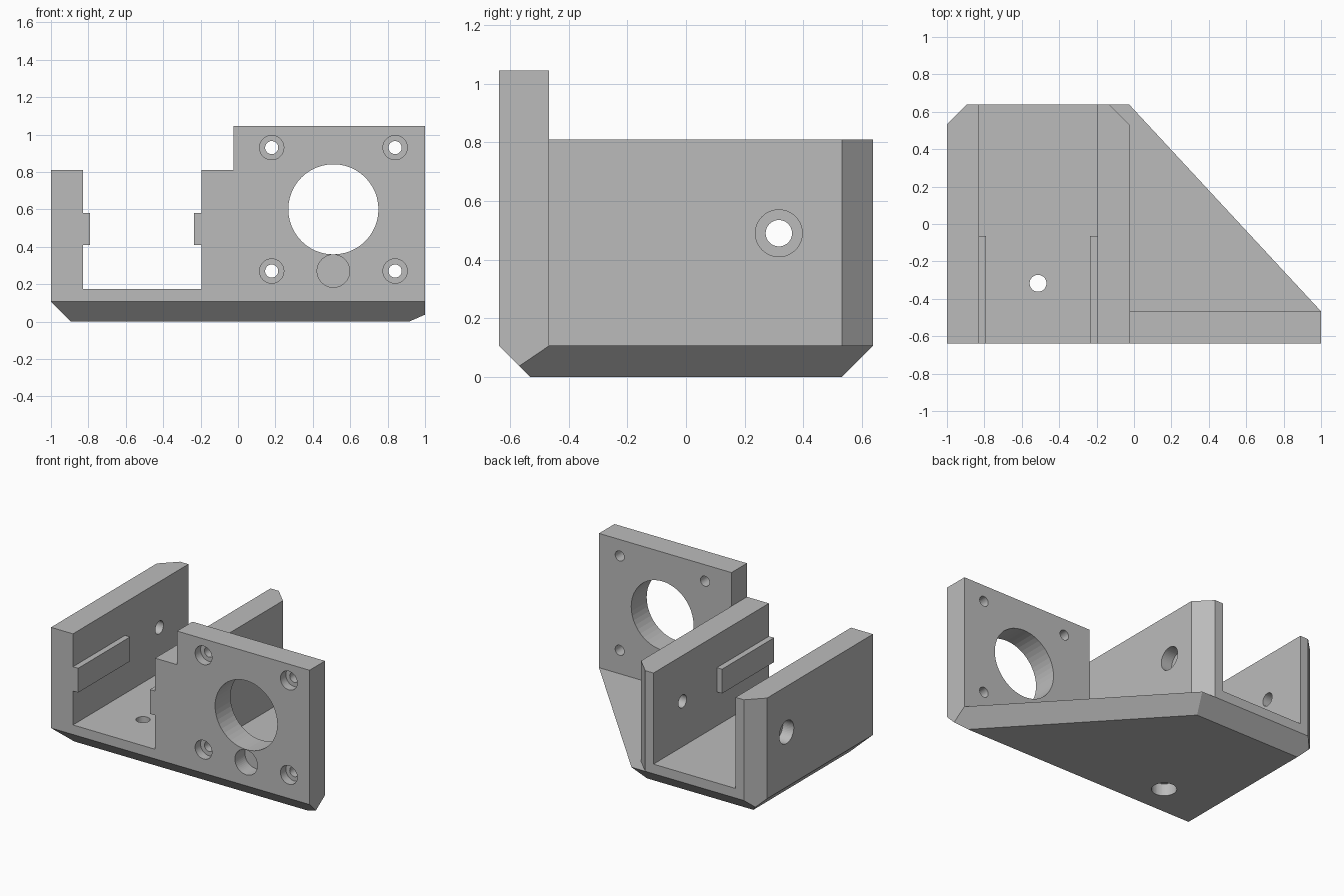
import bpy, bmesh
from math import pi
from mathutils import Vector, Matrix

cube = bpy.data.objects.get("Cube")
if cube:
    bpy.data.objects.remove(cube, do_unlink=True)

GREY = (0.5, 0.5, 0.5, 1)
mat = bpy.data.materials.new("plain grey")
mat.use_nodes = True
mat.diffuse_color = GREY
mat.node_tree.nodes["Principled BSDF"].inputs["Base Color"].default_value = GREY

# Shared dimensions
D = 0.638              # half depth
C = 0.106              # chamfer size, also height of the foot
WALL_TOP = 0.81
WALL_X = -0.025        # outer face of the right wall
PLATE_BACK = -0.467


def finish(bm, name):
    bmesh.ops.recalc_face_normals(bm, faces=bm.faces)
    mesh = bpy.data.meshes.new(name)
    bm.to_mesh(mesh)
    bm.free()
    mesh.materials.append(mat)
    ob = bpy.data.objects.new(name, mesh)
    bpy.context.collection.objects.link(ob)
    return ob


def prism_bm(outline, z0, z1):
    bm = bmesh.new()
    face = bm.faces.new([bm.verts.new((x, y, z0)) for x, y in outline])
    ext = bmesh.ops.extrude_face_region(bm, geom=[face])["geom"]
    verts = [g for g in ext if isinstance(g, bmesh.types.BMVert)]
    bmesh.ops.translate(bm, verts=verts, vec=(0, 0, z1 - z0))
    if not face.is_valid or len(bm.faces) < len(outline) + 2:
        bmesh.ops.holes_fill(bm, edges=[e for e in bm.edges if e.is_boundary])
    bmesh.ops.recalc_face_normals(bm, faces=bm.faces)
    return bm


def box(name, x0, x1, y0, y1, z0, z1):
    outline = [(x0, y0), (x1, y0), (x1, y1), (x0, y1)]
    return finish(prism_bm(outline, z0, z1), name)


def rod(start, end, radius):
    """Cylinder between two points, used for drilling."""
    a, b = Vector(start), Vector(end)
    bm = bmesh.new()
    turn = (b - a).to_track_quat('Z', 'Y').to_matrix().to_4x4()
    bmesh.ops.create_cone(bm, cap_ends=True, segments=48, radius1=radius, radius2=radius,
                          depth=(b - a).length,
                          matrix=Matrix.Translation((a + b) / 2) @ turn)
    return finish(bm, "drill")


def combine(target, other, operation):
    mod = target.modifiers.new("combine", 'BOOLEAN')
    mod.operation, mod.solver, mod.object = operation, 'EXACT', other
    bpy.context.view_layer.objects.active = target
    bpy.ops.object.modifier_apply(modifier=mod.name)
    bpy.data.objects.remove(other, do_unlink=True)


# Foot: tapering slab with 45 degree undercuts on all but the right end and cut corner
outline = [(-1, -D), (1, -D), (1, PLATE_BACK), (WALL_X, D), (C - 1, D), (-1, D - C)]
bm = prism_bm(outline, 0, C)
for i in (0, 2, 3, 5):
    a, b = Vector(outline[i]), Vector(outline[(i + 1) % len(outline)])
    d = (b - a).normalized()
    bmesh.ops.bisect_plane(bm, geom=bm.verts[:] + bm.edges[:] + bm.faces[:], dist=1e-5,
                           plane_co=(a.x, a.y, C), plane_no=(d.y, -d.x, -1),
                           clear_outer=True)
    bmesh.ops.holes_fill(bm, edges=[e for e in bm.edges if e.is_boundary])
body = finish(bm, "bracket_body")

# Channel block with clipped back corners, hollowed from above
block_outline = [(-1, -D), (WALL_X, -D), (WALL_X, D - C), (WALL_X - C, D),
                 (C - 1, D), (-1, D - C)]
block = finish(prism_bm(block_outline, C, WALL_TOP), "channel_block")
combine(block, box("channel", -0.83, -0.195, -1, 1, 0.173, 1), 'DIFFERENCE')
combine(body, block, 'UNION')

# Rails inside the channel
for x0, x1 in ((-0.83, -0.79), (-0.235, -0.195)):
    combine(body, box("rail", x0, x1, -D, -0.063, 0.41, 0.58), 'UNION')

# Upright mounting plate
combine(body, box("mounting_plate", WALL_X, 1, -D, PLATE_BACK, C, 1.045), 'UNION')

# Plate openings: large bore, blind pocket and four counterbored screw holes
cx, cz, s = 0.51, 0.6, 0.33
drills = [rod((cx, -1, cz), (cx, 0, cz), 0.241),
          rod((cx, -1, cz - s), (cx, -D + 0.11, cz - s), 0.087)]
for x in (cx - s, cx + s):
    for z in (cz - s, cz + s):
        drills.append(rod((x, -1, z), (x, -0.4, z), 0.035))
        drills.append(rod((x, -1, z), (x, -D + 0.06, z), 0.065))

# Side screw holes, counterbored from both outer faces
y, z = 0.317, 0.49
drills += [rod((-1.2, y, z), (0.2, y, z), 0.045),
           rod((-1.2, y, z), (-0.915, y, z), 0.08),
           rod((0.2, y, z), (WALL_X - 0.085, y, z), 0.08)]

# Floor screw hole, counterbored from below
x, y = -0.513, -0.317
drills += [rod((x, y, -0.2), (x, y, 0.3), 0.045),
           rod((x, y, -0.2), (x, y, 0.085), 0.08)]

for drill in drills:
    combine(body, drill, 'DIFFERENCE')
